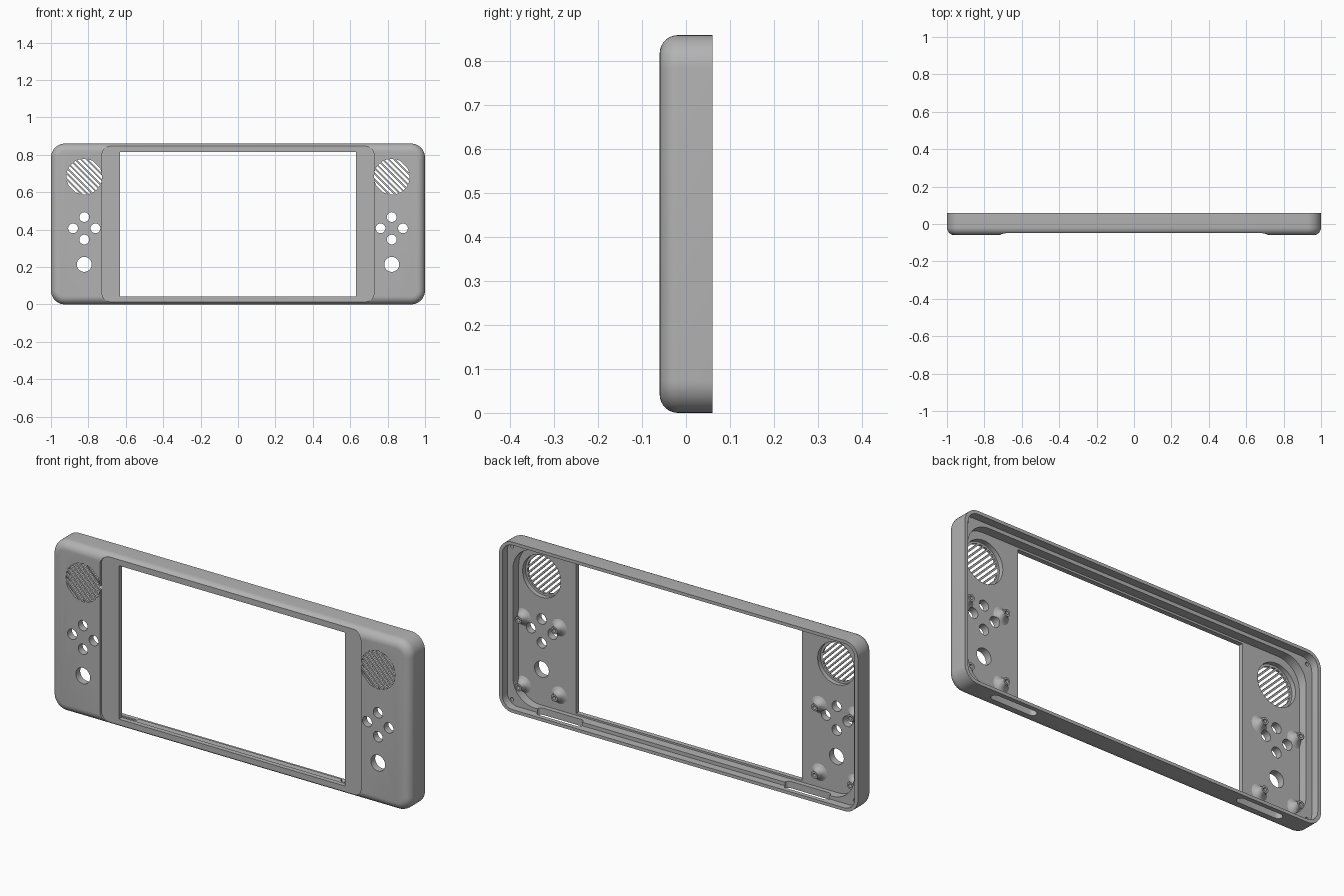
import bpy, bmesh
from math import sin, cos, pi, sqrt

old = bpy.data.objects.get("Cube")
if old:
    bpy.data.objects.remove(old, do_unlink=True)

HEIGHT, FRONT, BACK = 0.86, -0.06, 0.06
MID = HEIGHT / 2
FLOOR = -0.025          # inner face of the front panel
LEDGE = 0.02            # step inside the rim
PAD_X = 0.822           # centre line of each control pad

grey = bpy.data.materials.new("shell_grey")
grey.use_nodes = True
grey.diffuse_color = (0.45, 0.45, 0.45, 1)
grey.node_tree.nodes["Principled BSDF"].inputs["Base Color"].default_value = (0.45, 0.45, 0.45, 1)


def make(name, bm):
    bmesh.ops.recalc_face_normals(bm, faces=bm.faces)
    mesh = bpy.data.meshes.new(name)
    bm.to_mesh(mesh)
    bm.free()
    mesh.materials.append(grey)
    ob = bpy.data.objects.new(name, mesh)
    bpy.context.collection.objects.link(ob)
    return ob


def rounded(hx, hz, r, n=10):
    """Rounded rectangle in x and z around the centre of the shell."""
    pts = []
    for q, (sx, sz) in enumerate([(1, 1), (-1, 1), (-1, -1), (1, -1)]):
        for i in range(n + 1):
            a = (q + i / n) * pi / 2
            pts.append((sx * (hx - r) + r * cos(a), MID + sz * (hz - r) + r * sin(a)))
    return pts


def circle(x, z, r, n=40):
    return [(x + r * cos(2 * pi * i / n), z + r * sin(2 * pi * i / n)) for i in range(n)]


def loft(bm, rings):
    """Skin a list of equal rings and cap both ends."""
    loops = [[bm.verts.new(p) for p in ring] for ring in rings]
    for a, b in zip(loops, loops[1:]):
        for i in range(len(a)):
            j = (i + 1) % len(a)
            bm.faces.new((a[i], a[j], b[j], b[i]))
    bm.faces.new(loops[0])
    bm.faces.new(loops[-1])


def prism(bm, outline, y0, y1):
    loft(bm, [[(x, y, z) for x, z in outline] for y in (y0, y1)])


def cut(target, cutter):
    mod = target.modifiers.new("cut", "BOOLEAN")
    mod.operation = "DIFFERENCE"
    mod.solver = "EXACT"
    mod.object = cutter
    bpy.context.view_layer.objects.active = target
    bpy.ops.object.modifier_apply(modifier=mod.name)


def drop(ob):
    bpy.data.objects.remove(ob, do_unlink=True)


# Shell: rounded front edge, rim, ledge and inner pocket in one skin
rings = []
EDGE, CORNER = 0.042, 0.075
for k in range(9):
    t = k / 8 * pi / 2
    inset = EDGE * (1 - sin(t))
    outline = rounded(1 - inset, MID - inset, CORNER - inset)
    rings.append([(x, FRONT + EDGE * (1 - cos(t)), z) for x, z in outline])
for dx, dz, r, y in [(0, 0, CORNER, BACK), (0.018, 0.016, 0.058, BACK),
                     (0.018, 0.016, 0.058, LEDGE), (0.05, 0.034, 0.12, LEDGE),
                     (0.05, 0.034, 0.12, FLOOR)]:
    rings.append([(x, y, z) for x, z in rounded(1 - dx, MID - dz, r)])
bm = bmesh.new()
loft(bm, rings)
shell = make("front_shell", bm)

# Shallow screen recess on the front
bm = bmesh.new()
prism(bm, rounded(0.727, 0.416, 0.045), -0.2, -0.049)
cutter = make("recess_cutter", bm)
cut(shell, cutter)
drop(cutter)

# Screen opening
bm = bmesh.new()
prism(bm, [(-0.63, 0.043), (0.63, 0.043), (0.63, 0.816), (-0.63, 0.816)], -0.2, LEDGE - 0.001)
cutter = make("screen_cutter", bm)
cut(shell, cutter)
drop(cutter)

# Speaker wells behind the grilles
SPEAKER_Z = 0.683
bm = bmesh.new()
for s in (-1, 1):
    prism(bm, circle(s * PAD_X, SPEAKER_Z, 0.106, 48), -0.048, 0.015)
cutter = make("speaker_well_cutter", bm)
cut(shell, cutter)
drop(cutter)

# Diagonal grille slots, clipped to a circle
bm = bmesh.new()
R, PITCH, HALF = 0.096, 0.0215, 0.0062
for s in (-1, 1):
    for k in range(9):
        d = (k - 4) * PITCH
        lo, hi = d - HALF, d + HALF
        a, b = sqrt(R * R - lo * lo), sqrt(R * R - hi * hi)
        slot = []
        for u, v in [(-a, lo), (a, lo), (b, hi), (-b, hi)]:
            slot.append((s * PAD_X + (u + v) * sqrt(0.5), SPEAKER_Z + (v - u) * sqrt(0.5)))
        prism(bm, slot, -0.1, -0.03)
cutter = make("grille_cutter", bm)
cut(shell, cutter)
drop(cutter)

# Slots through the bottom wall
bm = bmesh.new()
for s in (-1, 1):
    outline = []
    for side in (1, -1):
        for i in range(9):
            a = -side * pi / 2 + pi * i / 8 if side == 1 else pi / 2 + pi * i / 8
            outline.append((s * 0.69 + side * 0.105 + 0.02 * cos(a), 0.018 + 0.02 * sin(a)))
    loft(bm, [[(x, y, z) for x, y in outline] for z in (-0.05, 0.04)])
cutter = make("bottom_slot_cutter", bm)
cut(shell, cutter)
drop(cutter)

# Blind screw holes on the corner ledges
bm = bmesh.new()
for s in (-1, 1):
    for z in (0.045, HEIGHT - 0.045):
        prism(bm, circle(s * 0.955, z, 0.009, 16), LEDGE - 0.025, 0.1)
cutter = make("corner_hole_cutter", bm)
cut(shell, cutter)
drop(cutter)

# Hollow screw posts with flared feet
FLARE = [(0.048, FLOOR - 0.002), (0.036, FLOOR + 0.003), (0.027, FLOOR + 0.010),
         (0.021, FLOOR + 0.019), (0.018, FLOOR + 0.030), (0.018, 0.014),
         (0.009, 0.014), (0.009, FLOOR + 0.005)]
bm = bmesh.new()
for s in (-1, 1):
    for x in (0.725, 0.925):
        for z in (0.11, 0.45):
            loft(bm, [[(px, y, pz) for px, pz in circle(s * x, z, r, 24)] for r, y in FLARE])
posts = make("screw_posts", bm)

# Button holes, cut through panel and post feet
bm = bmesh.new()
for s in (-1, 1):
    for dx, dz in [(0, 0.06), (0, -0.06), (0.06, 0), (-0.06, 0)]:
        prism(bm, circle(s * PAD_X + dx, 0.407 + dz, 0.026, 32), -0.1, 0.1)
    prism(bm, circle(s * PAD_X, 0.214, 0.04), -0.1, 0.1)
cutter = make("button_cutter", bm)
for ob in (shell, posts):
    cut(ob, cutter)
drop(cutter)

# Smooth the curves, keep the edges crisp
for ob in (shell, posts):
    bpy.ops.object.select_all(action="DESELECT")
    ob.select_set(True)
    bpy.context.view_layer.objects.active = ob
    bpy.ops.object.shade_smooth_by_angle(angle=pi / 6)
